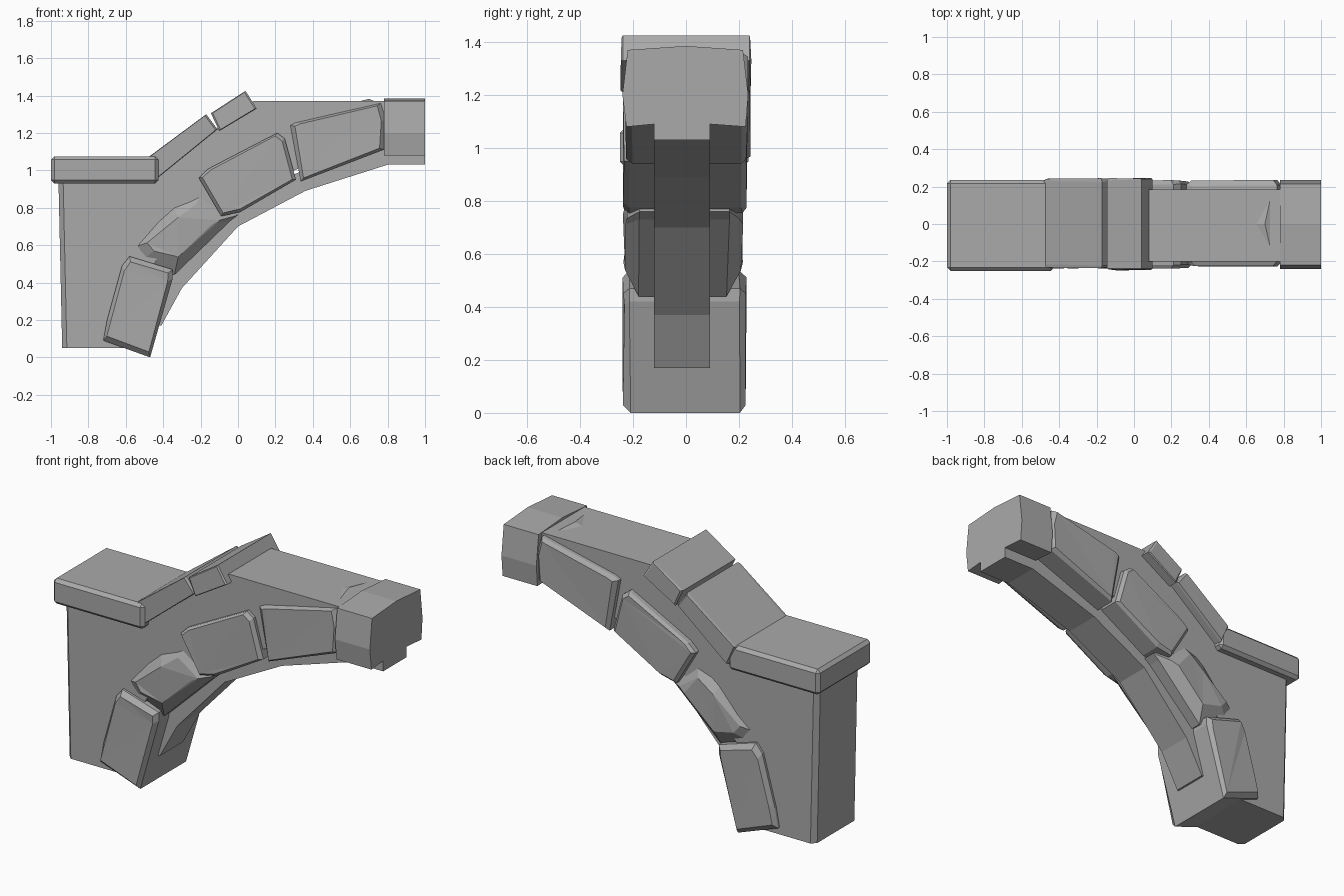
import bpy, bmesh, random
from mathutils import Vector

random.seed(4)
if "Cube" in bpy.data.objects:
    bpy.data.objects.remove(bpy.data.objects["Cube"], do_unlink=True)

stone = bpy.data.materials.new("grey stone")
stone.use_nodes = True
stone.diffuse_color = (0.4, 0.4, 0.4, 1)
stone.node_tree.nodes["Principled BSDF"].inputs["Base Color"].default_value = (0.4, 0.4, 0.4, 1)


def finish(name, bm):
    bmesh.ops.recalc_face_normals(bm, faces=bm.faces)
    mesh = bpy.data.meshes.new(name)
    bm.to_mesh(mesh)
    bm.free()
    mesh.materials.append(stone)
    obj = bpy.data.objects.new(name, mesh)
    bpy.context.collection.objects.link(obj)
    return obj


def skin(bm, loops):
    """Bridge matching vertex loops and cap both ends."""
    for a, b in zip(loops, loops[1:]):
        for i in range(len(a)):
            j = (i + 1) % len(a)
            bm.faces.new((a[i], a[j], b[j], b[i]))
    return [bm.faces.new(loops[0]), bm.faces.new(loops[-1])]


def prism(bm, profile, front, back):
    """Extrude an x-z profile along y."""
    loops = [[bm.verts.new((x, y, z)) for x, z in profile] for y in (front, back)]
    return skin(bm, loops)


def rough_block(name, profile, front, back, inset=0.02, depth=0.02, rough=0.008):
    """Stone with chamfered, slightly uneven front and back faces."""
    bm = bmesh.new()
    pts = [Vector(p) for p in profile]
    mid = sum(pts, Vector((0, 0))) / len(pts)
    inner = [p + (mid - p).normalized() * inset for p in pts]
    loops = []
    for y, sign, ring in ((front, 0, inner), (front, 1, pts), (back, -1, pts), (back, 0, inner)):
        inward = 1 if y < 0 else -1
        loops.append([bm.verts.new((p.x, y + sign * depth + inward * random.uniform(0, rough), p.y))
                      for p in ring])
    skin(bm, loops)
    bmesh.ops.triangulate(bm, faces=[f for f in bm.faces if len(f.verts) > 4])
    return finish(name, bm)


# Wall core, with the outer vertical corners chamfered
bm = bmesh.new()
prism(bm, [(-0.96, 0.95), (-0.94, 0.05), (-0.58, 0.05), (-0.53, 0.35), (-0.43, 0.53),
           (-0.12, 0.8), (0.1, 0.92), (0.35, 1.02), (0.8, 1.15), (0.8, 1.37),
           (0.08, 1.37), (-0.12, 1.22), (-0.45, 1.0)], -0.2, 0.185)
corners = [e for e in bm.edges if all(v.co.x < -0.93 for v in e.verts)
           and abs(e.verts[0].co.z - e.verts[1].co.z) > 0.5]
bmesh.ops.bevel(bm, geom=corners, offset=0.025, segments=1, affect='EDGES')
finish("wall_core", bm)

# Narrow rib that shows under the arch
bm = bmesh.new()
prism(bm, [(1, 1.03), (0.8, 1.03), (0.36, 0.89), (0, 0.7), (-0.3, 0.37), (-0.41, 0.17),
           (-0.55, 0.17), (-0.5, 0.45), (-0.15, 0.78), (0.35, 1.0), (0.8, 1.15), (1, 1.15)],
      -0.12, 0.09)
finish("arch_rib", bm)

# Arch stones from the foot up to the crown
rough_block("foot_stone", [(-0.47, 0), (-0.72, 0.09), (-0.7, 0.2), (-0.62, 0.49),
                           (-0.58, 0.54), (-0.35, 0.47), (-0.35, 0.42)], -0.24, 0.23, 0.03, 0.025)
rough_block("lower_arch_stone", [(-0.34, 0.44), (-0.53, 0.51), (-0.58, 0.58), (-0.36, 0.84),
                                 (-0.18, 0.91), (0, 0.76), (-0.04, 0.73)], -0.24, 0.22, 0.1, 0.055, 0.02)
rough_block("middle_arch_stone", [(-0.09, 0.755), (-0.21, 0.96), (-0.165, 1.005), (0.21, 1.2),
                                  (0.25, 1.17), (0.31, 0.95), (0.01, 0.775)], -0.24, 0.235)
rough_block("upper_arch_stone", [(0.335, 0.94), (0.28, 1.24), (0.31, 1.255), (0.765, 1.36),
                                 (0.79, 1.27), (0.78, 1.11)], -0.23, 0.235, 0.025, 0.025)
bm = bmesh.new()
# Crown stone: cross-section drawn in y-z, gently domed on top
section = [(-0.225, 1.08), (-0.24, 1.2), (-0.22, 1.37), (0, 1.385), (0.215, 1.37),
           (0.235, 1.2), (0.225, 1.08), (0.09, 1.09), (-0.12, 1.09)]
skin(bm, [[bm.verts.new((x, y, z)) for y, z in section] for x in (0.78, 1)])
finish("crown_stone", bm)

# Small chip rising from the wall top beside the crown
bm = bmesh.new()
tip, left, right, peak = [bm.verts.new(p) for p in
                          ((0.65, 0, 1.369), (0.73, 0.14, 1.369), (0.73, -0.13, 1.369), (0.7, 0, 1.382))]
for tri in ((tip, left, peak), (tip, peak, right), (left, right, peak), (tip, right, left)):
    bm.faces.new(tri)
finish("top_chip", bm)

# Sloping coping stones
rough_block("lower_coping_stone", [(-0.43, 0.96), (-0.48, 1.07), (-0.17, 1.3), (-0.11, 1.22)],
            -0.235, 0.245, 0.01, 0.012)
rough_block("upper_coping_stone", [(-0.1, 1.21), (-0.145, 1.305), (0.04, 1.425), (0.1, 1.33)],
            -0.25, 0.25, 0.01, 0.01)

# Flat cap slab with chamfered edges
bm = bmesh.new()
prism(bm, [(-1, 0.93), (-0.425, 0.93), (-0.425, 1.075), (-1, 1.075)], -0.25, 0.235)
bmesh.ops.bevel(bm, geom=list(bm.edges), offset=0.018, segments=1, affect='EDGES')
finish("cap_slab", bm)
